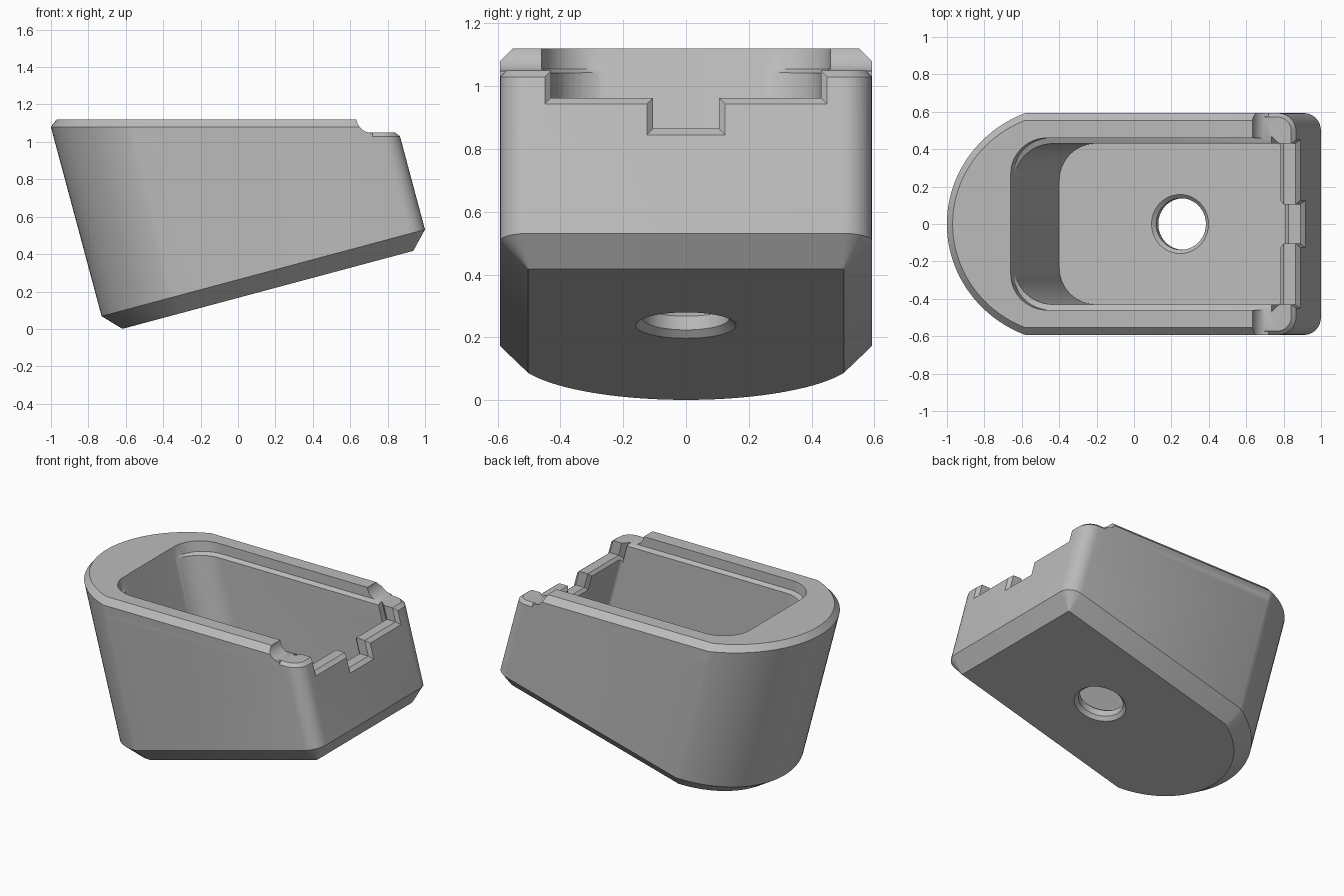
import bpy, bmesh
from math import sin, cos, tan, asin, pi, radians

cube = bpy.data.objects.get("Cube")
if cube:
    bpy.data.objects.remove(cube, do_unlink=True)

TILT = radians(15)
P0, P1, HALF, NOSE = -0.088, 1.702, 0.593, 0.637   # body section in the tilted frame


def place(p, y, z):
    """Point at tilted-section coordinate p and world height z."""
    return ((p - z * sin(TILT)) / cos(TILT) - 0.62, y, z)


def at_height(outline, z):
    return [place(p, y, z) for p, y in outline]


def at_depth(outline, h):
    """Ring parallel to the sloping base, h above it."""
    return [place(p, y, p * sin(TILT) + h * cos(TILT)) for p, y in outline]


def arc(cx, cy, r, a0, a1, n):
    return [(cx + r * cos(a0 + (a1 - a0) * i / n), cy + r * sin(a0 + (a1 - a0) * i / n))
            for i in range(n + 1)]


def right_corners(p1, half, r):
    return (arc(p1 - r, r - half, r, -pi / 2, 0, 8) +
            arc(p1 - r, half - r, r, 0, pi / 2, 8))


def body_outline(inset=0):
    r, half = NOSE - inset, HALF - inset
    a = asin(half / r)
    return (arc(P0 + NOSE, 0, r, pi - a, pi + a, 40) +
            right_corners(P1 - inset, half, 0.094 - inset))


def pocket_outline(p0, p1, half, left_r):
    return (arc(p0 + left_r, half - left_r, left_r, pi / 2, pi, 12) +
            arc(p0 + left_r, left_r - half, left_r, pi, 1.5 * pi, 12) +
            right_corners(p1, half, 0.02))


def loft(name, rings):
    bm = bmesh.new()
    loops = [[bm.verts.new(co) for co in ring] for ring in rings]
    n = len(loops[0])
    for low, high in zip(loops, loops[1:]):
        for i in range(n):
            j = (i + 1) % n
            bm.faces.new((low[i], low[j], high[j], high[i]))
    bm.faces.new(loops[0][::-1])
    bm.faces.new(loops[-1])
    bmesh.ops.recalc_face_normals(bm, faces=bm.faces)
    mesh = bpy.data.meshes.new(name)
    bm.to_mesh(mesh)
    bm.free()
    obj = bpy.data.objects.new(name, mesh)
    bpy.context.collection.objects.link(obj)
    return obj


def combine(target, tool, operation):
    bpy.context.view_layer.objects.active = target
    mod = target.modifiers.new(operation, 'BOOLEAN')
    mod.operation, mod.solver, mod.object = operation, 'EXACT', tool
    bpy.ops.object.modifier_apply(modifier=mod.name)
    bpy.data.objects.remove(tool, do_unlink=True)


# Tilted shell with chamfered base and low rim
full = body_outline()
body = loft("base_pad", [at_depth(body_outline(0.09), 0), at_depth(full, 0.094),
                         at_height(full, 1.03), at_height(body_outline(0.02), 1.05)])

# Raised rim, ending in a concave step
rim = loft("raised_rim", [at_height(full, 0.99), at_height(full, 1.08),
                          at_height(body_outline(0.04), 1.12)])
step = [(0.63, 1.3), (0.63, 1.125)] + arc(0.715, 1.13, 0.082, pi, 1.5 * pi, 8)
step += [(0.72, 1.048), (0.72, 0.8), (1.3, 0.8), (1.3, 1.3)]
combine(rim, loft("step_cutter", [[(x, y, z) for x, z in step] for y in (-1, 1)]),
        'DIFFERENCE')
combine(body, rim, 'UNION')

# Hollow pocket, its floor parallel to the base
pocket = pocket_outline(0.251, 1.60, 0.43, 0.2)
combine(body, loft("pocket_cutter", [at_depth(pocket, 0.087), at_height(pocket, 1.3)]),
        'DIFFERENCE')

# Narrow ledge just inside the opening
ledge = pocket_outline(0.252, 1.615, 0.46, 0.19)
combine(body, loft("ledge_cutter", [at_height(pocket_outline(0.254, 1.598, 0.427, 0.2), 1.04),
                                    at_height(ledge, 1.055), at_height(ledge, 1.3)]),
        'DIFFERENCE')


# Stepped notch in the end wall, flared at both faces
def notch(p, e):
    half = [(0.43 + e, 1.3), (0.43 + e, 0.963 - e), (0.105 + e, 0.963 - e), (0.105 + e, 0.865 - e)]
    return [place(p, y, z) for y, z in half + [(-y, z) for y, z in half[::-1]]]


combine(body, loft("notch_cutter", [notch(1.58, 0.04), notch(1.62, 0),
                                    notch(1.682, 0), notch(1.722, 0.04)]), 'DIFFERENCE')

# Hole through the floor, countersunk on both sides
hole = [(0.18, -0.02), (0.138, 0.022), (0.138, 0.067), (0.18, 0.109)]
combine(body, loft("hole_cutter", [at_depth(arc(0.92, 0, r, 0, 2 * pi, 40)[:-1], h)
                                   for r, h in hole]), 'DIFFERENCE')

# Single plain grey
grey = bpy.data.materials.new("plain_grey")
grey.use_nodes = True
colour = (0.5, 0.5, 0.5, 1)
grey.diffuse_color = colour
grey.node_tree.nodes["Principled BSDF"].inputs["Base Color"].default_value = colour
body.data.materials.clear()
body.data.materials.append(grey)
for face in body.data.polygons:
    face.material_index = 0

bpy.ops.object.select_all(action='DESELECT')
body.select_set(True)
bpy.context.view_layer.objects.active = body
bpy.ops.object.shade_smooth_by_angle(angle=radians(25))
